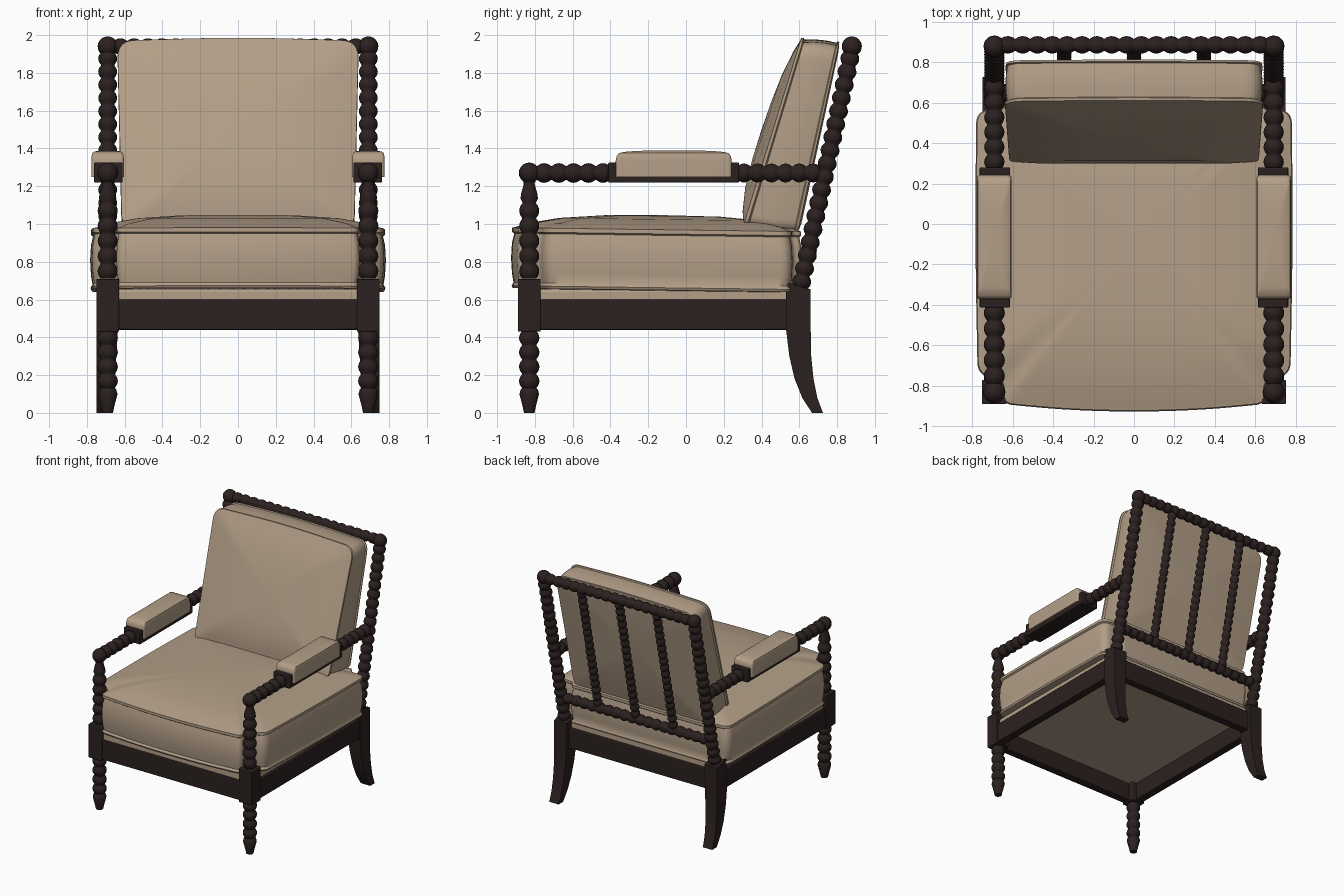
import bpy, bmesh, math
from mathutils import Vector

if "Cube" in bpy.data.objects:
    bpy.data.objects.remove(bpy.data.objects["Cube"])


def material(name, rgb):
    m = bpy.data.materials.new(name)
    m.diffuse_color = (*rgb, 1)
    m.use_nodes = True
    m.node_tree.nodes["Principled BSDF"].inputs["Base Color"].default_value = m.diffuse_color
    return m


WOOD = material("dark wood", (0.024, 0.015, 0.014))
FABRIC = material("beige fabric", (0.45, 0.345, 0.245))


def finish(name, bm, mat, bevel=0):
    bmesh.ops.recalc_face_normals(bm, faces=bm.faces)
    me = bpy.data.meshes.new(name)
    bm.to_mesh(me)
    bm.free()
    me.materials.append(mat)
    ob = bpy.data.objects.new(name, me)
    bpy.context.collection.objects.link(ob)
    if bevel:
        mod = ob.modifiers.new("bevel", 'BEVEL')
        mod.width, mod.segments = bevel, 2
    return ob


def loft(name, rings, mat, bevel=0):
    """Skin a list of equal-length closed rings and cap both ends."""
    bm = bmesh.new()
    vs = [[bm.verts.new(p) for p in ring] for ring in rings]
    n = len(vs[0])
    for a, b in zip(vs, vs[1:]):
        for i in range(n):
            bm.faces.new((a[i], a[(i + 1) % n], b[(i + 1) % n], b[i]))
    bm.faces.new(vs[0])
    bm.faces.new(vs[-1])
    return finish(name, bm, mat, bevel)


def box(name, x, y, z, mat=WOOD, bevel=0.005):
    ring = [(x[0], y[0]), (x[1], y[0]), (x[1], y[1]), (x[0], y[1])]
    return loft(name, [[(*p, h) for p in ring] for h in z], mat, bevel)


def beads(start, end, n, r):
    """Profile (distance, radius) of n touching beads."""
    p = (end - start) / n
    return [(start + p * (i + t), r * (0.66 + 0.34 * math.sin(math.pi * t) ** 0.8))
            for i in range(n) for t in (0.02, 0.18, 0.34, 0.5, 0.66, 0.82, 0.98)]


def turned(name, a, b, profile, sides=16):
    """Lathe a profile along the line from a towards b."""
    a, d = Vector(a), (Vector(b) - Vector(a)).normalized()
    u = d.orthogonal().normalized()
    v = d.cross(u)
    ang = [2 * math.pi * i / sides for i in range(sides)]
    loft(name, [[a + d * t + (u * math.cos(k) + v * math.sin(k)) * r for k in ang]
                for t, r in profile], WOOD)


def beaded(name, a, b, n, r):
    turned(name, a, b, beads(0, (Vector(b) - Vector(a)).length, n, r))


def ball(name, pos, r):
    bm = bmesh.new()
    bmesh.ops.create_uvsphere(bm, u_segments=20, v_segments=12, radius=r)
    bmesh.ops.translate(bm, verts=bm.verts, vec=pos)
    finish(name, bm, WOOD)


def rounded(half):
    """Mirror the +x half of an outline and round each (x, y, radius) corner."""
    c = half + [(-x, y, r) for x, y, r in reversed(half) if x > 0]
    out = []
    for i, (x, y, r) in enumerate(c):
        p = Vector((x, y))
        a = p + (Vector(c[i - 1][:2]) - p).normalized() * r
        b = p + (Vector(c[(i + 1) % len(c)][:2]) - p).normalized() * r
        for k in range(7):
            t = k / 6
            out.append(a * (1 - t) ** 2 + p * 2 * t * (1 - t) + b * t * t)
    return out


def cushion(name, half, centre, profile, place):
    """Stack scaled copies of an outline; place() maps to world space."""
    c = Vector(centre)
    pts = rounded(half)
    loft(name, [[place(*(c + (p - c) * s), h) for p in pts] for s, h in profile], FABRIC)


# seat cushion, notched around the posts, with piping and a crowned top
cushion("seat_cushion",
        [(0, -0.925, 0.2), (0.36, -0.912, 0.15), (0.64, -0.885, 0.04), (0.64, -0.775, 0.04),
         (0.768, -0.74, 0.06), (0.78, -0.1, 0.3), (0.775, 0.56, 0.07), (0.64, 0.56, 0.03),
         (0.63, 0.61, 0.03)], (0, -0.1),
        [(0.01, 0.655), (0.9, 0.655), (0.98, 0.663), (0.995, 0.66), (1.003, 0.673),
         (0.99, 0.69), (1.0, 0.74), (1.006, 0.82), (1.0, 0.9), (0.985, 0.95), (1.0, 0.958),
         (1.0, 0.98), (0.975, 0.985), (0.9, 1.005), (0.7, 1.035), (0.4, 1.053), (0.01, 1.057)],
        lambda x, y, h: (x, y, h - 0.02 * (y + 0.9) / 1.5))


# back cushion, tilted and thinner towards the top
def back_place(x, v, w):
    back = Vector((x, 0.60 + 0.22 * v, 0.95 + 1.02 * v))
    front = Vector((x, 0.30 + 0.31 * v, 0.99 + 1.0 * v))
    return back.lerp(front, w)


cushion("back_cushion",
        [(0, 0, 0.2), (0.615, 0, 0.06), (0.638, 0.98, 0.09), (0, 1.0, 0.3)], (0, 0.5),
        [(0.01, 0), (0.9, 0), (0.975, 0.03), (0.995, 0.03), (1.0, 0.08), (0.985, 0.1),
         (0.998, 0.35), (0.998, 0.65), (0.985, 0.9), (1.003, 0.93), (1.0, 0.99), (0.972, 1.0),
         (0.85, 1.08), (0.6, 1.17), (0.3, 1.21), (0.01, 1.22)], back_place)

# upholstered deck under the seat
box("seat_deck", (-0.72, 0.72), (-0.862, 0.60), (0.585, 0.655), FABRIC, 0.015)

# front and back rails
box("front_rail", (-0.66, 0.66), (-0.88, -0.81), (0.44, 0.60))
box("back_rail", (-0.66, 0.66), (0.56, 0.63), (0.44, 0.60))

foot = [(0, 0.028), (0.03, 0.034), (0.1, 0.052), (0.125, 0.045)]
neck = [(0.405, 0.036), (0.425, 0.046), (0.45, 0.043), (0.5, 0.029), (0.53, 0.03)]
for s, side in ((-1, "left"), (1, "right")):
    x = 0.69 * s
    # front leg, corner block, upper post and arm ball
    turned("front_leg_" + side, (x, -0.83, 0), (x, -0.83, 1), foot + beads(0.13, 0.435, 4, 0.054))
    box("corner_block_" + side, sorted((0.63 * s, 0.75 * s)), (-0.89, -0.77), (0.43, 0.71))
    turned("front_post_" + side, (x, -0.83, 0.71), (x, -0.83, 2), beads(0, 0.4, 5, 0.053) + neck)
    ball("arm_ball_" + side, (x, -0.83, 1.27), 0.055)
    # side rail
    box("side_rail_" + side, sorted((0.67 * s, 0.74 * s)), (-0.80, 0.56), (0.44, 0.60))
    # swept rear leg
    leg = [(0.53, 0.69, 0.66, 0.655), (0.53, 0.44, 0.66, 0.45), (0.547, 0.3, 0.663, 0.3),
           (0.575, 0.18, 0.675, 0.18), (0.615, 0.08, 0.695, 0.08), (0.667, 0, 0.725, 0)]
    rings = []
    for y0, z0, y1, z1 in leg:
        xi, xo = s * (0.662 - 0.03 * min(1, z0 / 0.5)), s * 0.748
        rings.append([(xi, y0, z0), (xo, y0, z0), (xo, y1, z1), (xi, y1, z1)])
    loft("rear_leg_" + side, rings, WOOD)
    # beaded back post with ball top
    beaded("back_post_" + side, (x, 0.605, 0.66), (x, 0.875, 1.91), 18, 0.05)
    ball("back_ball_" + side, (x, 0.878, 1.94), 0.053)
    # armrest: beaded rods, wooden plate and padded top
    beaded("arm_front_" + side, (x, -0.79, 1.27), (x, -0.40, 1.27), 5, 0.052)
    beaded("arm_rear_" + side, (x, 0.27, 1.27), (x, 0.71, 1.27), 6, 0.05)
    box("arm_plate_" + side, sorted((0.612 * s, 0.762 * s)), (-0.412, 0.28), (1.22, 1.325))
    cushion("arm_pad_" + side, [(0.086, -0.372, 0.02), (0.086, 0.242, 0.02)], (0, -0.065),
            [(0.9, 1.25), (1.0, 1.25), (1.0, 1.335), (0.985, 1.36), (0.94, 1.376),
             (0.8, 1.384), (0.4, 1.39), (0.01, 1.39)],
            lambda px, py, h: (px + x, py, h))

# beaded back frame: top rail, lower rail and three spindles
beaded("back_top_rail", (-0.66, 0.885, 1.94), (0.66, 0.885, 1.94), 18, 0.043)
beaded("back_lower_rail", (-0.66, 0.65, 0.86), (0.66, 0.65, 0.86), 18, 0.043)
for i in (-1, 0, 1):
    beaded("back_spindle", (0.345 * i, 0.655, 0.88), (0.345 * i, 0.88, 1.92), 18, 0.036)

# smooth shading with crisp edges
bpy.ops.object.select_all(action='SELECT')
bpy.context.view_layer.objects.active = bpy.data.objects["seat_cushion"]
bpy.ops.object.shade_smooth_by_angle(angle=math.radians(40))
